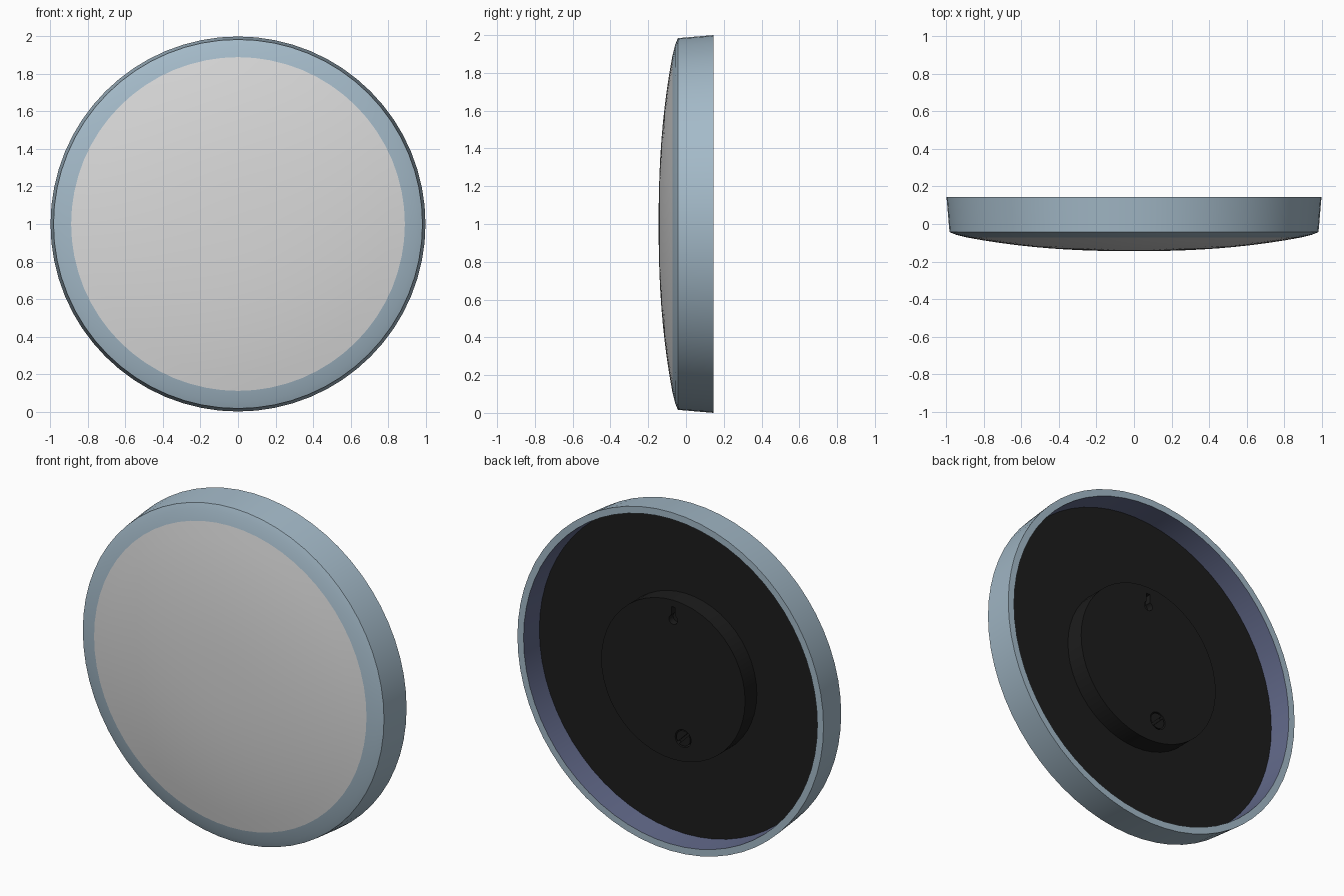
import bpy, bmesh, math
from mathutils import Matrix, Vector

if "Cube" in bpy.data.objects:
    bpy.data.objects.remove(bpy.data.objects["Cube"])


def material(name, rgb):
    m = bpy.data.materials.new(name)
    m.use_nodes = True
    m.diffuse_color = (*rgb, 1)
    m.node_tree.nodes["Principled BSDF"].inputs["Base Color"].default_value = (*rgb, 1)
    return m


BLUE = material("blue grey", (0.37, 0.49, 0.58))
SLATE = material("slate violet", (0.12, 0.14, 0.25))
WHITE = material("pale grey", (0.70, 0.70, 0.70))
BLACK = material("black", (0.012, 0.012, 0.012))


def finish(name, bm, mats):
    bmesh.ops.recalc_face_normals(bm, faces=bm.faces)
    me = bpy.data.meshes.new(name)
    bm.to_mesh(me)
    bm.free()
    ob = bpy.data.objects.new(name, me)
    bpy.context.collection.objects.link(ob)
    for m in mats:
        me.materials.append(m)
    return ob


def smooth(ob):
    bpy.ops.object.select_all(action="DESELECT")
    ob.select_set(True)
    bpy.context.view_layer.objects.active = ob
    bpy.ops.object.shade_smooth_by_angle(angle=math.radians(25))


def lathe(name, profile, segs, mats, closed=False, x=0, z=1):
    """Turn a (radius, y) profile around the y axis."""
    bm = bmesh.new()
    vs = [bm.verts.new((r, y, 0)) for r, y in profile]
    edges = [bm.edges.new(p) for p in zip(vs, vs[1:])]
    if closed:
        edges.append(bm.edges.new((vs[-1], vs[0])))
    bmesh.ops.spin(bm, geom=vs + edges, cent=(0, 0, 0), axis=(0, 1, 0),
                   angle=math.tau, steps=segs)
    bmesh.ops.remove_doubles(bm, verts=bm.verts, dist=0.0005)
    bmesh.ops.translate(bm, verts=bm.verts, vec=(x, 0, z))
    return finish(name, bm, mats)


def disc(name, r, y0, y1, segs, mats, x=0, z=1):
    return lathe(name, [(0, y0), (r, y0), (r, y1), (0, y1)], segs, mats, x=x, z=z)


def box(name, size, loc, turn=0):
    bm = bmesh.new()
    mat = (Matrix.Translation(loc) @ Matrix.Rotation(turn, 4, "Y")
           @ Matrix.Diagonal((*size, 1)))
    bmesh.ops.create_cube(bm, size=1, matrix=mat)
    return finish(name, bm, [BLACK])


def cut(ob, cutter):
    cutter.hide_render = True
    mod = ob.modifiers.new("cut", "BOOLEAN")
    mod.operation = "DIFFERENCE"
    mod.solver = "EXACT"
    mod.object = cutter
    bpy.context.view_layer.objects.active = ob
    bpy.ops.object.modifier_apply(modifier=mod.name)
    bpy.data.objects.remove(cutter)


# Flared case ring with a sloping front border and a darker inside wall
case = lathe("case_ring", [(0.89, -0.072), (0.95, -0.057), (0.984, -0.043), (1.0, 0.145),
                           (0.96, 0.145), (0.95, -0.01), (0.89, -0.01)],
             64, [BLUE, SLATE], closed=True)
for p in case.data.polygons:
    out = Vector((p.center.x, 0, p.center.z - 1)).normalized()
    if p.normal.dot(out) < -0.8:
        p.material_index = 1
smooth(case)

# Domed front panel
rim = 0.89
dome = [(rim * i / 10, -0.145 + 0.073 * (i / 10) ** 2.3) for i in range(11)]
smooth(lathe("front_dome", dome + [(rim, -0.02), (0, -0.02)], 64, [WHITE]))

# Back panel and the round mount on it
smooth(disc("back_panel", 0.957, -0.015, 0.01, 32, [BLACK]))
mount = disc("wall_mount", 0.47, 0.005, 0.12, 48, [BLACK])

# Hanging keyhole and knob pocket in the mount
cut(mount, disc("keyhole_round", 0.028, 0.08, 0.2, 20, [BLACK], z=1.355))
cut(mount, box("keyhole_slot", (0.024, 0.12, 0.08), (0, 0.14, 1.39)))
cut(mount, disc("knob_pocket", 0.052, 0.07, 0.2, 24, [BLACK], x=-0.065, z=0.67))
smooth(mount)

# Slotted knob
knob = disc("knob", 0.045, 0.06, 0.118, 24, [BLACK], x=-0.065, z=0.67)
cut(knob, box("knob_slot", (0.12, 0.04, 0.014), (-0.065, 0.12, 0.67), math.radians(45)))
smooth(knob)
